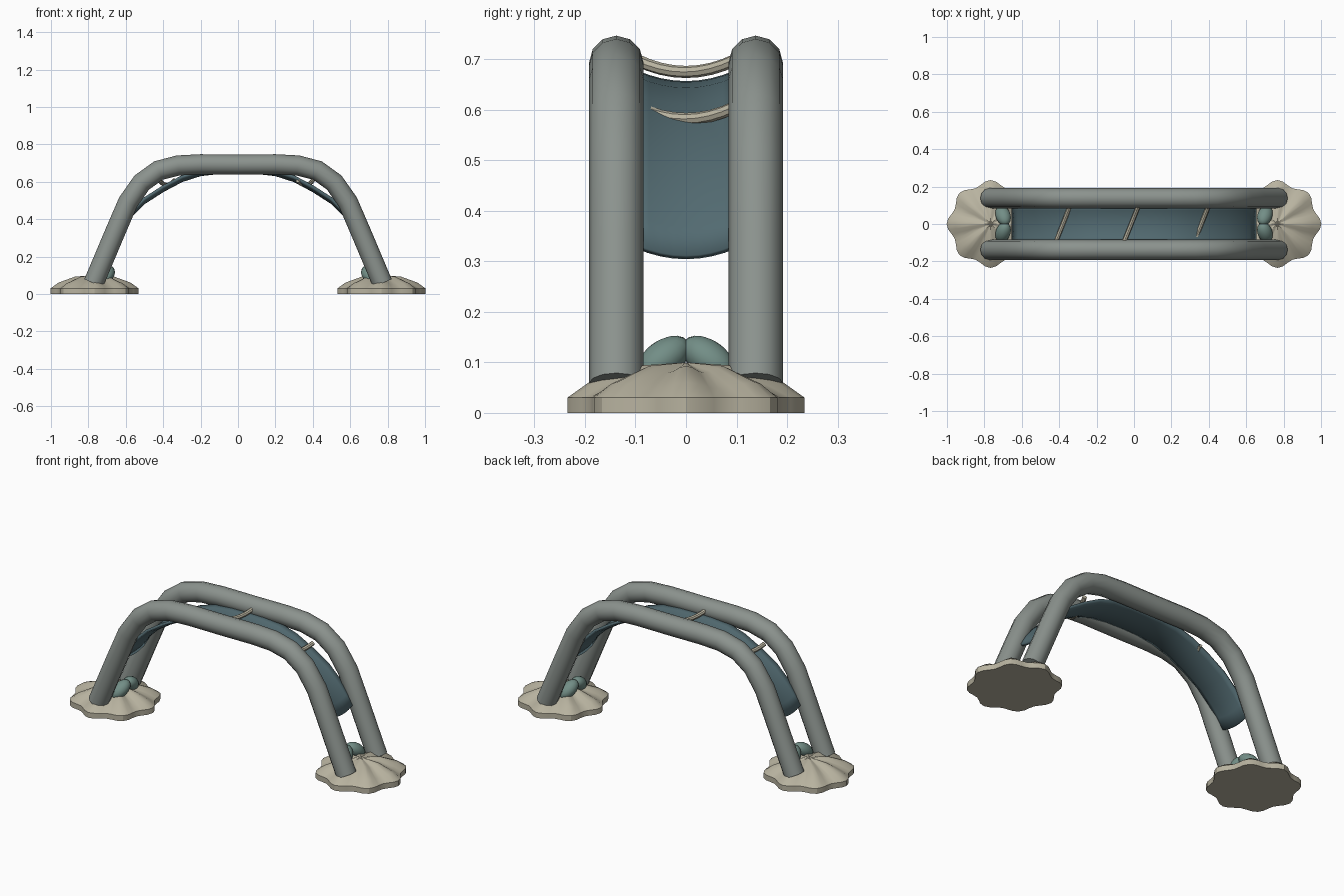
import bpy, bmesh, math
from mathutils import Matrix, Vector

if "Cube" in bpy.data.objects:
    bpy.data.objects.remove(bpy.data.objects["Cube"])


def material(name, rgb):
    m = bpy.data.materials.new(name)
    m.diffuse_color = (*rgb, 1)
    m.use_nodes = True
    m.node_tree.nodes["Principled BSDF"].inputs["Base Color"].default_value = m.diffuse_color
    return m


GREY = material("frame_grey", (0.26, 0.29, 0.27))
CLOTH = material("cloth_teal", (0.085, 0.145, 0.165))
SAND = material("sand", (0.48, 0.45, 0.35))
GREEN = material("pale_teal", (0.17, 0.27, 0.24))


def finish(ob, mat, angle=40):
    ob.data.materials.append(mat)
    bpy.ops.object.select_all(action='DESELECT')
    ob.select_set(True)
    bpy.context.view_layer.objects.active = ob
    bpy.ops.object.shade_smooth_by_angle(angle=math.radians(angle))


def from_bmesh(name, bm, mat, angle=40):
    bmesh.ops.recalc_face_normals(bm, faces=bm.faces)
    me = bpy.data.meshes.new(name)
    bm.to_mesh(me)
    bm.free()
    ob = bpy.data.objects.new(name, me)
    bpy.context.collection.objects.link(ob)
    finish(ob, mat, angle)
    return ob


def tube(name, pts, radius, mat, res):
    # sweep a round section along a path, then convert to mesh
    cu = bpy.data.curves.new(name, 'CURVE')
    cu.dimensions = '3D'
    cu.bevel_depth = radius
    cu.bevel_resolution = res
    cu.use_fill_caps = True
    sp = cu.splines.new('POLY')
    sp.points.add(len(pts) - 1)
    for p, c in zip(sp.points, pts):
        p.co = (*c, 1)
    ob = bpy.data.objects.new(name, cu)
    bpy.context.collection.objects.link(ob)
    bpy.ops.object.select_all(action='DESELECT')
    ob.select_set(True)
    bpy.context.view_layer.objects.active = ob
    bpy.ops.object.convert(target='MESH')
    finish(bpy.context.object, mat)


def both_sides(half):
    # mirror a half profile that ends on the centre line
    return half + [(-x, z) for x, z in reversed(half[:-1])]


# two arched tubes
arch = both_sides([(-0.772, 0.058), (-0.655, 0.335), (-0.588, 0.49), (-0.515, 0.595),
                   (-0.425, 0.66), (-0.32, 0.687), (-0.2, 0.693), (0, 0.692)])
for name, y in (("front_arch_tube", -0.138), ("back_arch_tube", 0.138)):
    tube(name, [(x, y, z) for x, z in arch], 0.054, GREY, 4)

# sagging cloth between the tubes
drape = both_sides([(-0.65, 0.308), (-0.615, 0.365), (-0.575, 0.415), (-0.5, 0.488), (-0.4, 0.552),
                    (-0.3, 0.605), (-0.2, 0.637), (-0.1, 0.648), (0, 0.65)])
bm = bmesh.new()
COLS = 8
rows = []
for x, z in drape:
    rows.append([bm.verts.new((x, 0.2 * (j / COLS - 0.5),
                               z + 0.022 * (2 * j / COLS - 1) ** 2)) for j in range(COLS + 1)])
for a, b in zip(rows, rows[1:]):
    for j in range(COLS):
        bm.faces.new((a[j], a[j + 1], b[j + 1], b[j]))
cloth = from_bmesh("cloth_panel", bm, CLOTH)
mod = cloth.modifiers.new("thickness", 'SOLIDIFY')
mod.thickness = 0.014
mod.offset = 0

# three slanted, sagging cross rods
for name, x0, z0 in (("left_rod", -0.38, 0.582), ("middle_rod", -0.015, 0.675), ("right_rod", 0.36, 0.582)):
    pts = []
    for i in range(-4, 5):
        t = i / 4
        pts.append((x0 + 0.04 * t, 0.1 * t, z0 + 0.025 * t * t))
    tube(name, pts, 0.012, SAND, 2)

# scalloped feet with a ridged, domed top
N, LOBES = 48, 8
for side, s in (("left", -1), ("right", 1)):
    bm = bmesh.new()
    rings = []
    for frac, z, wave in ((1, 0, 1), (1, 0.03, 1), (0.82, 0.054, 0.9), (0.45, 0.086, 0.6)):
        ring = []
        for k in range(N):
            a = 2 * math.pi * k / N
            c = math.cos(LOBES * a)
            r = frac * (0.221 + 0.014 * wave * c)
            ridge = 0.007 * c if z > 0.04 else 0
            ring.append(bm.verts.new((s * (0.767 + r * math.cos(a)), r * math.sin(a), z + ridge)))
        rings.append(ring)
    apex = bm.verts.new((s * 0.767, 0, 0.1))
    bm.faces.new(rings[0])
    for a, b in zip(rings, rings[1:]):
        for k in range(N):
            n = (k + 1) % N
            bm.faces.new((a[k], a[n], b[n], b[k]))
    for k in range(N):
        bm.faces.new((rings[-1][k], rings[-1][(k + 1) % N], apex))
    from_bmesh(side + "_foot", bm, SAND, 30)

    # pair of rounded leaves leaning together above the foot
    bm = bmesh.new()
    for d in (-1, 1):
        m = (Matrix.Translation((s * 0.7, d * 0.045, 0.107))
             @ Matrix.Rotation(-d * s * 0.35, 4, 'Z')
             @ Matrix.Rotation(-d * 0.6, 4, 'X')
             @ Matrix.Diagonal(Vector((0.04, 0.062, 0.036, 1))))
        bmesh.ops.create_uvsphere(bm, u_segments=16, v_segments=10, radius=1, matrix=m)
    from_bmesh(side + "_leaf_knot", bm, GREEN, 60)
